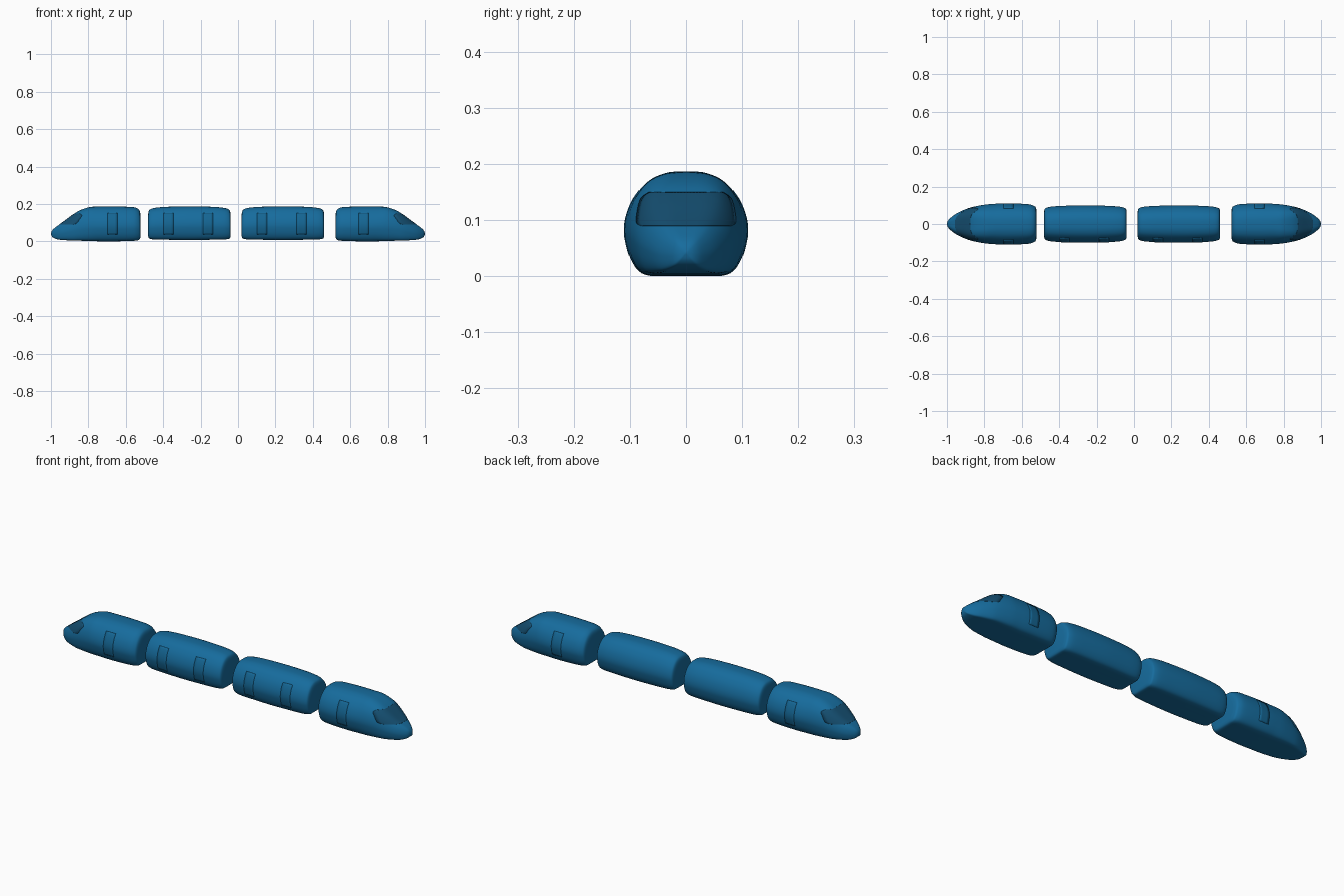
import bpy, bmesh
from mathutils import Vector
from mathutils.bvhtree import BVHTree

if "Cube" in bpy.data.objects:
    bpy.data.objects.remove(bpy.data.objects["Cube"])


def material(name, color):
    m = bpy.data.materials.new(name)
    m.diffuse_color = (*color, 1)
    m.use_nodes = True
    m.node_tree.nodes["Principled BSDF"].inputs["Base Color"].default_value = m.diffuse_color
    return m


BODY = material("body_blue", (0.008, 0.15, 0.34))
DOOR = material("door_blue", (0.007, 0.13, 0.29))
GLASS = material("window_blue", (0.007, 0.075, 0.16))

# half cross-section, bottom centre to roof centre: (width fraction, height fraction)
SECTION = [(0, 0), (.35, 0), (.6, 0.005), (.77, .05), (.9, .17), (.975, .32), (1, .44),
           (.97, .57), (.88, .71), (.74, .83), (.55, .93), (.28, .99), (0, 1)]

# stations along a car: x, half width, bottom, top
END_CAR = [(.521, .07, .025, .14), (.525, .088, .012, .162), (.535, .097, .006, .175),
           (.56, .105, .003, .183), (.62, .109, .001, .186), (.70, .11, 0, .187),
           (.76, .107, .001, .186), (.80, .103, .002, .182), (.85, .094, .004, .164),
           (.89, .083, .005, .138), (.93, .066, .007, .108), (.96, .049, .01, .087),
           (.985, .029, .018, .068), (.996, .015, .028, .055), (1.0, .002, .04, .043)]
HALF_MID = [(-.221, .065, .03, .14), (-.217, .080, .018, .162), (-.207, .087, .013, .173),
            (-.18, .093, .010, .180), (-.12, .097, .009, .185)]
MID_CAR = HALF_MID + [(0, .1, .008, .187)] + [(-x, w, b, t) for x, w, b, t in HALF_MID[::-1]]


def smooth_points(pts, n):
    """Catmull-Rom resampling through the points."""
    p = [Vector(q) for q in pts]
    out = []
    for i in range(len(p) - 1):
        a, b, c, d = p[max(i - 1, 0)], p[i], p[i + 1], p[min(i + 2, len(p) - 1)]
        for k in range(n):
            t = k / n
            out.append(0.5 * (2 * b + (c - a) * t + (2 * a - 5 * b + 4 * c - d) * t * t
                              + (3 * b - a - 3 * c + d) * t ** 3))
    return out + [p[-1]]


def finish(bm, name, mat):
    me = bpy.data.meshes.new(name)
    bm.to_mesh(me)
    ob = bpy.data.objects.new(name, me)
    bpy.context.collection.objects.link(ob)
    me.materials.append(mat)
    bpy.ops.object.select_all(action='DESELECT')
    ob.select_set(True)
    bpy.context.view_layer.objects.active = ob
    bpy.ops.object.shade_smooth_by_angle(angle=0.7)
    return ob


def make_car(name, stations, cx=0, side=1, nose=False):
    """Loft the cross-section through the stations; returns a tree for placing panels."""
    half = smooth_points(SECTION, 3)
    bm = bmesh.new()
    rings = []
    for s in smooth_points(stations, 4):
        x, w, b, t = s
        # the nose has a fuller, flatter top than the body
        blend = min(max((x - .74) / .14, 0), 1) if nose else 0
        prof = [(max(y, 0) ** (1 - .35 * blend) * w, b + z * (t - b)) for y, z in half]
        loop = prof + [(-y, z) for y, z in prof[-2:0:-1]]
        rings.append([bm.verts.new((cx + x * side, y, z)) for y, z in loop])
    n = len(rings[0])
    for a, b in zip(rings, rings[1:]):
        for i in range(n):
            bm.faces.new((a[i], a[(i + 1) % n], b[(i + 1) % n], b[i]))
    bm.faces.new(rings[0])
    bm.faces.new(rings[-1])
    bmesh.ops.recalc_face_normals(bm, faces=bm.faces)
    tree = BVHTree.FromBMesh(bm)
    finish(bm, name, BODY)
    return tree


def make_panel(name, tree, grid, direction, mat):
    """Project a grid of points onto the body and give it a thin shell."""
    bm = bmesh.new()
    d = Vector(direction)
    rows, normal = [], Vector()
    for row in grid:
        line = []
        for p in row:
            hit, nor, _, _ = tree.ray_cast(Vector(p) - d * 3, d)
            if nor.dot(d) > 0:
                nor = -nor
            normal += nor
            line.append(bm.verts.new(hit + nor * .001))
        rows.append(line)
    for a, b in zip(rows, rows[1:]):
        for i in range(len(a) - 1):
            bm.faces.new((a[i], a[i + 1], b[i + 1], b[i]))
    bm.normal_update()
    if sum((f.normal for f in bm.faces), Vector()).dot(normal) < 0:
        bmesh.ops.reverse_faces(bm, faces=bm.faces)
    ob = finish(bm, name, mat)
    sol = ob.modifiers.new("shell", 'SOLIDIFY')
    sol.thickness = .003
    sol.offset = -1


def make_door(name, tree, x, side):
    grid = [[(x - .027 + .054 * i / 4, 0, .037 + .115 * j / 14) for i in range(5)]
            for j in range(15)]
    make_panel(name, tree, grid, (0, -side, 0), DOOR)


def make_windshield(name, tree, side):
    outline = smooth_points([(.080, .0895), (.087, .094), (.088, .105), (.084, .128),
                             (.078, .141), (.066, .149)], 4)
    grid = [[(0, w * (i / 12 - 1), z) for i in range(25)] for w, z in outline]
    make_panel(name, tree, grid, (-side, 0, 0), GLASS)


# end cars with nose, windshield and a door on each flank
for side, label in ((-1, "left"), (1, "right")):
    body = make_car(f"{label}_end_car", END_CAR, side=side, nose=True)
    make_windshield(f"{label}_windshield", body, side)
    for flank, fl in ((-1, "front"), (1, "back")):
        make_door(f"{label}_end_{fl}_door", body, .672 * side, flank)

# middle cars with two doors on the front flank
for cx, label in ((-.26, "left"), (.24, "right")):
    body = make_car(f"{label}_middle_car", MID_CAR, cx=cx)
    for k, dx in enumerate((-.112, .1)):
        make_door(f"{label}_middle_door_{k + 1}", body, cx + dx, -1)
